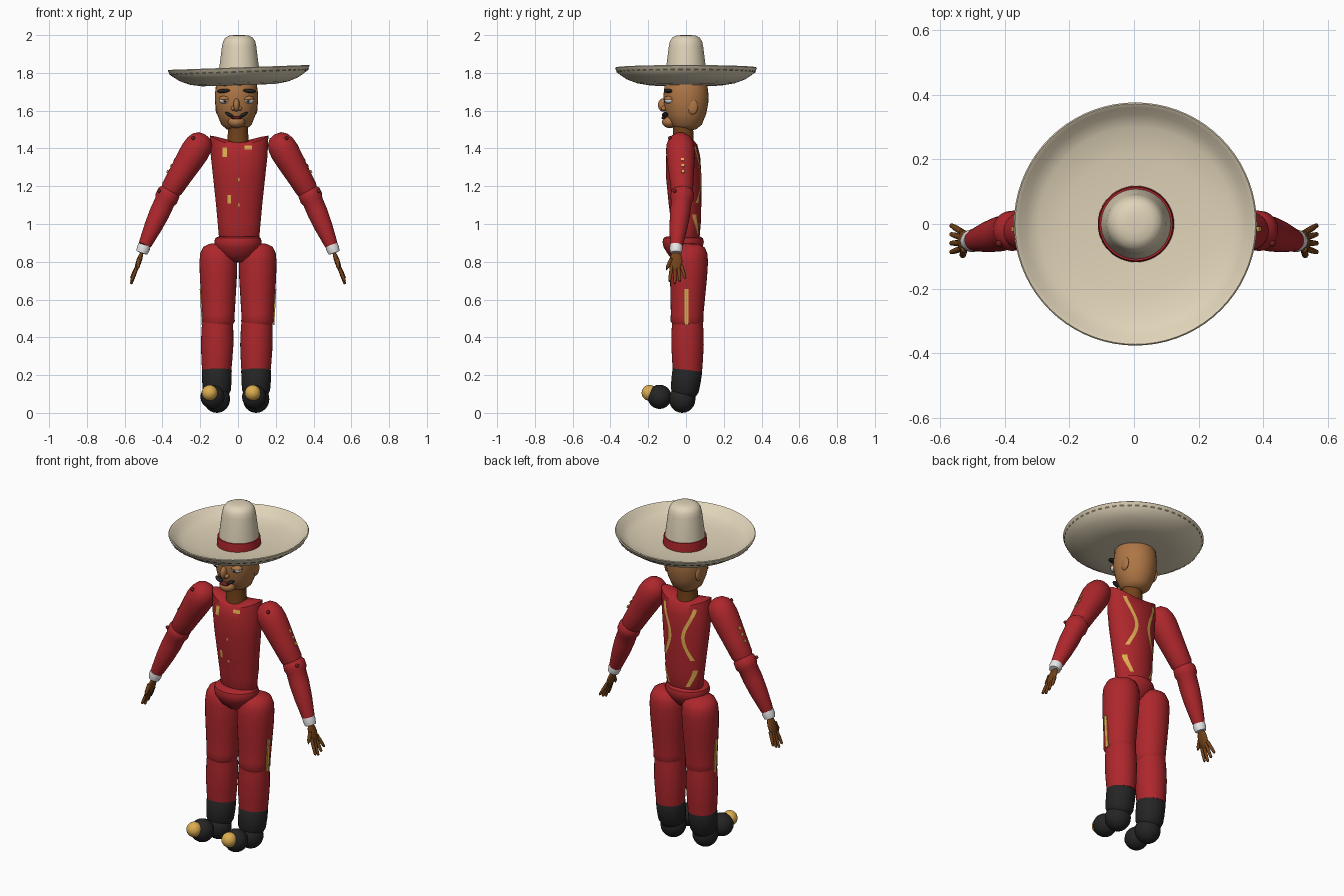
import bpy, bmesh, math
from mathutils import Vector, Matrix

cube = bpy.data.objects.get("Cube")
if cube:
    bpy.data.objects.remove(cube)


def material(name, rgb):
    m = bpy.data.materials.new(name)
    m.use_nodes = True
    m.diffuse_color = (*rgb, 1)
    m.node_tree.nodes["Principled BSDF"].inputs["Base Color"].default_value = (*rgb, 1)
    return m


RED = material("suit red", (0.42, 0.02, 0.025))
CREAM = material("hat cream", (0.74, 0.65, 0.48))
TAN = material("face tan", (0.42, 0.18, 0.06))
BROWN = material("wood brown", (0.17, 0.055, 0.01))
BLACK = material("boot black", (0.018, 0.018, 0.019))
GOLD = material("trim gold", (0.72, 0.42, 0.08))
WHITE = material("cuff white", (0.8, 0.8, 0.8))
STITCH = material("stitch olive", (0.16, 0.14, 0.08))
LIP = material("dark red", (0.16, 0.015, 0.012))


def finish(name, bm, mat, smooth=True):
    bmesh.ops.remove_doubles(bm, verts=bm.verts, dist=1e-5)
    bmesh.ops.recalc_face_normals(bm, faces=bm.faces)
    me = bpy.data.meshes.new(name)
    bm.to_mesh(me)
    bm.free()
    me.materials.append(mat)
    ob = bpy.data.objects.new(name, me)
    bpy.context.collection.objects.link(ob)
    if smooth:
        bpy.ops.object.select_all(action='DESELECT')
        ob.select_set(True)
        bpy.context.view_layer.objects.active = ob
        bpy.ops.object.shade_smooth_by_angle(angle=math.radians(45))
    return ob


def skin(bm, rings):
    for a, b in zip(rings, rings[1:]):
        for i in range(len(a)):
            j = (i + 1) % len(a)
            bm.faces.new((a[i], a[j], b[j], b[i]))


def lathe(name, profile, start, axis, mat, sy=1.0, n=32):
    """Revolve (radius, distance) pairs around an axis."""
    q = Vector(axis).to_track_quat('Z', 'Y')
    bm = bmesh.new()
    rings = []
    for r, t in profile:
        angles = [2 * math.pi * i / n for i in range(n)]
        rings.append([bm.verts.new(Vector(start) + q @ Vector(
            (r * math.cos(a), r * sy * math.sin(a), t))) for a in angles])
    skin(bm, rings)
    return finish(name, bm, mat)


def ball(name, centre, radii, mat, tilt=0.0, segs=24):
    bm = bmesh.new()
    m = Matrix.Translation(centre) @ Matrix.Rotation(tilt, 4, 'Y') @ Matrix.Diagonal((*radii, 1))
    bmesh.ops.create_uvsphere(bm, u_segments=segs, v_segments=segs // 2, radius=1, matrix=m)
    return finish(name, bm, mat)


def box(name, centre, size, mat, tilt=0.0):
    bm = bmesh.new()
    m = Matrix.Translation(centre) @ Matrix.Rotation(tilt, 4, 'Y') @ Matrix.Diagonal((*size, 1))
    bmesh.ops.create_cube(bm, size=1, matrix=m)
    return finish(name, bm, mat, False)


# Hat: tilted bowl brim, dashed stitching, crown and band
HAT, TILT = (0.068, 0, 0), (-0.035, 0, 1)
lathe("hat_brim", [(0.1, 1.76), (0.1, 1.735), (0.2, 1.737), (0.26, 1.747), (0.315, 1.768),
                   (0.362, 1.80), (0.376, 1.826), (0.372, 1.83), (0.36, 1.823), (0.34, 1.798),
                   (0.30, 1.78), (0.22, 1.765), (0.1, 1.76)], HAT, TILT, CREAM, n=72)
bm = bmesh.new()
q = Vector(TILT).to_track_quat('Z', 'Y')
for k in range(56):
    quad = []
    for r, t, part in ((0.366, 1.802, 0), (0.366, 1.802, .6), (0.371, 1.811, .6), (0.371, 1.811, 0)):
        a = 2 * math.pi * (k + part) / 56
        quad.append(bm.verts.new(Vector(HAT) + q @ Vector((r * math.cos(a), r * math.sin(a), t))))
    bm.faces.new(quad)
finish("hat_stitching", bm, STITCH, False)
lathe("hat_crown", [(0.113, 1.75), (0.109, 1.80), (0.101, 1.86), (0.091, 1.94), (0.085, 1.967),
                    (0.073, 1.986), (0.052, 1.997), (0.025, 2.0), (0, 2.0)],
      (0.006, 0, 0), (0, 0, 1), CREAM, n=48)
lathe("hat_band", [(0.108, 1.755), (0.118, 1.755), (0.118, 1.77), (0.114, 1.808), (0.106, 1.808)],
      (0.006, 0, 0), (0, 0, 1), RED, n=48)

# Head and face
HX = -0.008
lathe("head", [(0, 1.495), (0.05, 1.50), (0.08, 1.525), (0.102, 1.58), (0.113, 1.635), (0.115, 1.68),
               (0.108, 1.74), (0.085, 1.78), (0, 1.80)], (HX, 0, 0), (0, 0, 1), TAN, 1.04)
ball("chin", (HX, -0.085, 1.54), (0.045, 0.042, 0.032), TAN)
ball("nose", (HX, -0.12, 1.63), (0.017, 0.028, 0.035), TAN)
ball("mouth", (HX, -0.115, 1.562), (0.03, 0.016, 0.008), LIP)
lathe("neck", [(0.06, 1.40), (0.056, 1.44), (0.053, 1.50), (0.055, 1.56)],
      (0, -0.015, 0), (0, 0, 1), BROWN)
for s, side in ((-1, "right"), (1, "left")):
    x = HX + s * 0.062
    ball(side + "_nostril", (HX + s * 0.017, -0.116, 1.612), (0.012, 0.016, 0.012), TAN)
    ball(side + "_eye", (x, -0.088, 1.655), (0.03, 0.026, 0.019), WHITE)
    ball(side + "_eyelid", (x, -0.088, 1.664), (0.032, 0.029, 0.014), TAN)
    ball(side + "_pupil", (x, -0.112, 1.65), (0.008, 0.004, 0.006), BLACK)
    ball(side + "_eyebrow", (x, -0.092, 1.705), (0.043, 0.024, 0.011), BLACK, s * 0.08)
    ball(side + "_moustache", (HX + s * 0.037, -0.111, 1.578), (0.026, 0.016, 0.009), BLACK, -s * 0.5)
    ball(side + "_ear", (HX + s * 0.1, 0.035, 1.62), (0.012, 0.028, 0.04), TAN)

# Torso: elliptical sections as (z, half width, half depth, centre y)
TX = 0.006
SECTIONS = [(0.90, 0.09, 0.06, 0.0), (0.93, 0.107, 0.072, 0.0), (1.0, 0.113, 0.078, 0.0),
            (1.1, 0.122, 0.086, -0.005), (1.25, 0.138, 0.094, -0.012), (1.36, 0.15, 0.09, -0.015),
            (1.42, 0.155, 0.075, -0.015), (1.432, 0.125, 0.06, -0.015), (1.432, 0, 0, -0.015)]
bm = bmesh.new()
rings = []
for z, rx, ry, cy in SECTIONS:
    ring = []
    for i in range(48):
        a = math.pi * i / 24
        lift = 0.045 * (rx * math.cos(a) / 0.15) ** 2 if z > 1.4 else 0
        ring.append(bm.verts.new((TX + rx * math.cos(a), cy + ry * math.sin(a), z + lift)))
    rings.append(ring)
skin(bm, rings)
finish("torso", bm, RED)
lathe("pelvis", [(0, 0.795), (0.04, 0.80), (0.085, 0.83), (0.118, 0.875), (0.126, 0.905),
                 (0.12, 0.925), (0.1, 0.935), (0, 0.935)], (0, -0.015, 0), (0, 0, 1), RED, 0.87)


def torso_y(x, z, side):
    for a, b in zip(SECTIONS, SECTIONS[1:]):
        if a[0] <= z <= b[0]:
            f = (z - a[0]) / (b[0] - a[0])
            rx, ry, cy = (a[i] + f * (b[i] - a[i]) for i in (1, 2, 3))
            return cy + side * (ry * math.sqrt(max(0, 1 - ((x - TX) / rx) ** 2)) + 0.003)


def ribbon(name, path, z0, z1, width, side, steps=40):
    """Thin gold band lying on the torso surface."""
    bm = bmesh.new()
    rows = []
    for k in range(steps + 1):
        z = z0 + (z1 - z0) * k / steps
        xs = [path(z) + width * (j / 3 - 0.5) for j in range(4)]
        rows.append([bm.verts.new((x, torso_y(x, z, side), z)) for x in xs])
    for a, b in zip(rows, rows[1:]):
        for j in range(3):
            bm.faces.new((a[j], a[j + 1], b[j + 1], b[j]))
    finish(name, bm, GOLD)


# Wavy back embroidery and small front trims
for s, side in ((-1, "right"), (1, "left")):
    def wave(z, s=s):
        return TX + s * (0.07 - 0.028 * math.cos((z - 1.24) * 2 * math.pi / 0.36))
    ribbon(side + "_back_upper_wave", wave, 1.11, 1.41, 0.02, 1)
    ribbon(side + "_back_lower_wave", wave, 0.95, 1.05, 0.02, 1)
for i, (x, z, w, h) in enumerate([(-0.07, 1.38, 0.025, 0.05), (-0.047, 1.13, 0.018, 0.045),
                                  (0.004, 1.235, 0.01, 0.015), (0.004, 1.10, 0.01, 0.015),
                                  (0.055, 1.405, 0.04, 0.02)]):
    ribbon("front_trim_%d" % i, lambda z, x=x: x, z - h / 2, z + h / 2, w, -1, 6)

# Arms, cuffs and hands
for s, side in ((-1, "right"), (1, "left")):
    shoulder = Vector((s * 0.222 + 0.01, -0.03, 1.41))
    elbow = Vector((s * 0.378 + 0.005, -0.02, 1.15))
    wrist = Vector((s * 0.498, -0.052, 0.88))
    tip = Vector((s * 0.567, -0.055, 0.68))
    lathe(side + "_upper_arm", [(0, -0.075), (0.035, -0.068), (0.06, -0.045), (0.073, -0.01), (0.077, 0.03),
                                (0.073, 0.09), (0.065, 0.18), (0.059, 0.26), (0.045, 0.3), (0, 0.31)],
          shoulder, elbow - shoulder, RED)
    lathe(side + "_forearm", [(0, -0.045), (0.045, -0.04), (0.06, -0.02), (0.062, 0.015), (0.054, 0.035),
                              (0.054, 0.1), (0.048, 0.18), (0.036, 0.275), (0.033, 0.29), (0, 0.292)],
          elbow, wrist - elbow, RED)
    lathe(side + "_cuff", [(0, -0.012), (0.033, -0.01), (0.035, 0.01), (0.03, 0.035), (0, 0.038)],
          wrist, tip - wrist, WHITE)
    for joint, c in (("shoulder", shoulder + Vector((s * 0.025, -0.055, 0.045))),
                     ("elbow", elbow + Vector((s * 0.045, -0.04, 0.025)))):
        ball(side + "_" + joint + "_pin", c, (0.01, 0.01, 0.01), LIP, segs=12)
    for k, t in enumerate((0.4, 0.52, 0.64)):
        c = shoulder.lerp(elbow, t) + Vector((s * 0.0585, 0.008, 0.035))
        box("%s_sleeve_trim_%d" % (side, k), c, (0.008, 0.016, 0.016), GOLD, -s * 0.54)
    palm = wrist.lerp(tip, 0.38)
    ball(side + "_palm", palm, (0.014, 0.034, 0.055), BROWN, -s * 0.33)
    for k in range(4):
        y = -0.022 + 0.0165 * k
        a = palm + Vector((s * 0.006, y, -0.02))
        b = tip + Vector((0, y * 1.7 + 0.005, 0.03 if k == 3 else 0.012 * abs(k - 1)))
        length = (b - a).length
        lathe("%s_finger_%d" % (side, k), [(0, 0), (0.0095, 0.005), (0.009, length * 0.6),
                                           (0.007, length - 0.006), (0, length)], a, b - a, BROWN, n=12)
    a = palm + Vector((0, -0.02, 0.02))
    lathe(side + "_thumb", [(0, 0), (0.011, 0.01), (0.01, 0.055), (0, 0.078)], a,
          (s * 0.1, -0.42, -0.9), BROWN, n=12)

# Legs, boots and toe balls
for s, side, foot_x, toe_x in ((-1, "right", -0.112, -0.15), (1, "left", 0.096, 0.078)):
    x = s * 0.104
    lathe(side + "_thigh", [(0, 0.46), (0.075, 0.465), (0.087, 0.485), (0.086, 0.52), (0.092, 0.62),
                            (0.098, 0.72), (0.1, 0.80), (0.096, 0.845), (0.08, 0.88), (0.05, 0.895), (0, 0.9)],
          (x, -0.014, 0), (0, 0.038, 1), RED)
    lathe(side + "_shin", [(0, 0.22), (0.077, 0.22), (0.081, 0.27), (0.086, 0.36), (0.084, 0.44),
                           (0.08, 0.5), (0, 0.51)],
          (foot_x - (x - foot_x) * 0.6, 0.008, 0), ((x - foot_x) * 2.2, 0, 1), RED)
    box(side + "_leg_stripe", (x + s * 0.0895, 0.002, 0.56), (0.008, 0.022, 0.19), GOLD, s * 0.055)
    lathe(side + "_boot_shaft", [(0, 0.235), (0.074, 0.235), (0.079, 0.225), (0.078, 0.17),
                                 (0.074, 0.12), (0.055, 0.08), (0, 0.06)],
          (foot_x, -0.022, 0), (0, 0.13, 1), BLACK)
    ball(side + "_heel", (foot_x, -0.02, 0.073), (0.07, 0.07, 0.073), BLACK)
    mid = foot_x + (toe_x - foot_x) * 0.6
    ball(side + "_boot_toe", (mid, -0.14, 0.085), (0.064, 0.064, 0.064), BLACK)
    ball(side + "_toe_ball", (toe_x, -0.193, 0.106), (0.042, 0.042, 0.042), GOLD)
